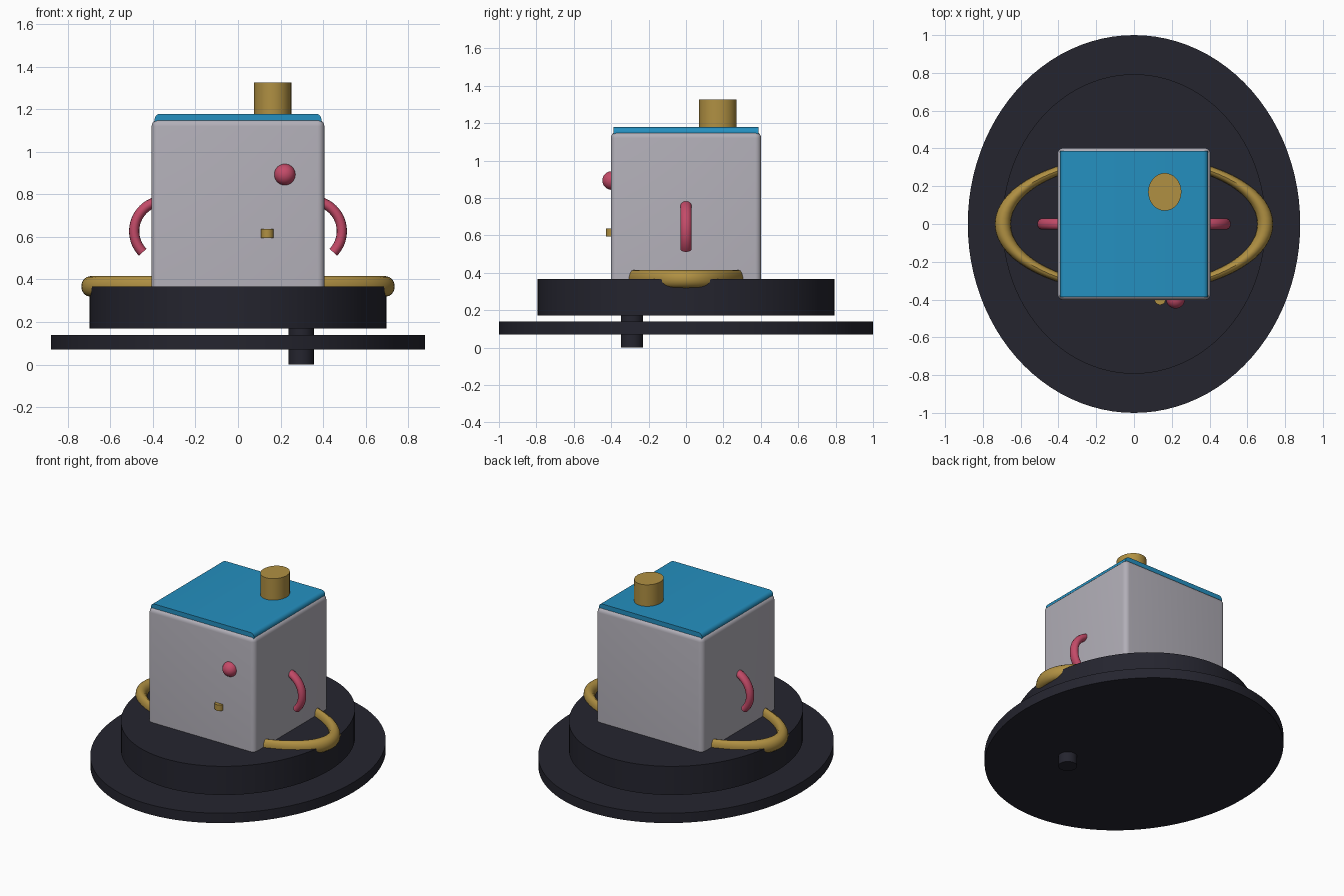
import bpy, bmesh, math

if "Cube" in bpy.data.objects:
    bpy.data.objects.remove(bpy.data.objects["Cube"])


def material(name, rgb):
    m = bpy.data.materials.new(name)
    m.diffuse_color = (*rgb, 1)
    m.use_nodes = True
    m.node_tree.nodes["Principled BSDF"].inputs["Base Color"].default_value = m.diffuse_color
    return m


DARK = material("charcoal", (0.018, 0.018, 0.028))
GREY = material("light_grey", (0.445, 0.429, 0.479))
BLUE = material("blue", (0.018, 0.279, 0.527))
GOLD = material("gold", (0.434, 0.279, 0.055))
PINK = material("pink", (0.552, 0.07, 0.14))


def finish(name, mat, smooth=True):
    ob = bpy.context.object
    ob.name = name
    ob.data.materials.append(mat)
    bpy.ops.object.transform_apply(location=False, rotation=False, scale=True)
    if smooth:
        bpy.ops.object.shade_smooth_by_angle(angle=math.radians(35))
    return ob


def cylinder(name, mat, x, y, z0, z1, rx, ry, sides=32):
    bpy.ops.mesh.primitive_cylinder_add(vertices=sides, radius=1, depth=1,
                                        location=(x, y, (z0 + z1) / 2))
    bpy.context.object.scale = (rx, ry, z1 - z0)
    return finish(name, mat)


def rounded_box(name, mat, half_x, half_y, z0, z1, bevel, chosen):
    """Box whose edges picked by chosen(edge midpoint, direction) are rounded."""
    bpy.ops.mesh.primitive_cube_add(size=2, location=(0, 0, (z0 + z1) / 2))
    bpy.context.object.scale = (half_x, half_y, (z1 - z0) / 2)
    ob = finish(name, mat, smooth=False)
    bm = bmesh.new()
    bm.from_mesh(ob.data)
    edges = [e for e in bm.edges
             if chosen((e.verts[0].co + e.verts[1].co) / 2, e.verts[1].co - e.verts[0].co)]
    bmesh.ops.bevel(bm, geom=edges, offset=bevel, segments=5, profile=0.5, affect='EDGES')
    bm.to_mesh(ob.data)
    bm.free()
    bpy.ops.object.shade_smooth_by_angle(angle=math.radians(35))
    return ob


# Stacked oval base with a peg through it
cylinder("lower_base_disc", DARK, 0, 0, 0.07, 0.138, 0.88, 1.0, 96)
cylinder("upper_base_disc", DARK, 0, 0, 0.17, 0.367, 0.697, 0.793, 96)
cylinder("base_peg", DARK, 0.297, -0.289, 0, 0.2, 0.059, 0.059)

# Body box, rounded everywhere but the bottom
rounded_box("body", GREY, 0.406, 0.402, 0.33, 1.152, 0.032,
            lambda mid, d: mid.z > -0.3)

# Lid, rounded along its two upper side edges
rounded_box("lid", BLUE, 0.392, 0.387, 1.133, 1.178, 0.026,
            lambda mid, d: mid.z > 0.01 and abs(d.y) > 0.1)

# Knobs
cylinder("top_knob", GOLD, 0.163, 0.17, 1.17, 1.326, 0.088, 0.1)
cylinder("front_knob", GOLD, 0.138, -0.4, 0.595, 0.636, 0.029, 0.028)

# Round button on the front
bpy.ops.mesh.primitive_uv_sphere_add(segments=32, ring_count=16, radius=0.05,
                                     location=(0.22, -0.397, 0.893))
finish("front_button", PINK)

# Stretched ring around the body
bpy.ops.mesh.primitive_torus_add(major_segments=72, minor_segments=16, major_radius=1,
                                 minor_radius=0.06, location=(0, 0, 0.367))
bpy.context.object.scale = (0.695, 0.345, 0.8)
finish("ring", GOLD)


# Curved side arms: a tube swept round an arc
def arm(name, side):
    steps, sides = 24, 14
    bm = bmesh.new()
    rings = []
    for i in range(steps + 1):
        a = math.radians(100 - 144 * i / steps)
        ring = []
        for j in range(sides):
            t = 2 * math.pi * j / sides
            r = 0.143 + 0.024 * math.cos(t)
            ring.append(bm.verts.new((side * (0.345 + r * math.cos(a)), 0.03 * math.sin(t),
                                      0.627 + r * 1.0 * math.sin(a))))
        rings.append(ring)
    for lower, upper in zip(rings, rings[1:]):
        for j in range(sides):
            k = (j + 1) % sides
            bm.faces.new((lower[j], lower[k], upper[k], upper[j]))
    bm.faces.new(rings[0])
    bm.faces.new(rings[-1])
    bmesh.ops.recalc_face_normals(bm, faces=bm.faces)
    mesh = bpy.data.meshes.new(name)
    bm.to_mesh(mesh)
    bm.free()
    ob = bpy.data.objects.new(name, mesh)
    bpy.context.collection.objects.link(ob)
    bpy.ops.object.select_all(action='DESELECT')
    ob.select_set(True)
    bpy.context.view_layer.objects.active = ob
    finish(name, PINK)


arm("right_arm", 1)
arm("left_arm", -1)
